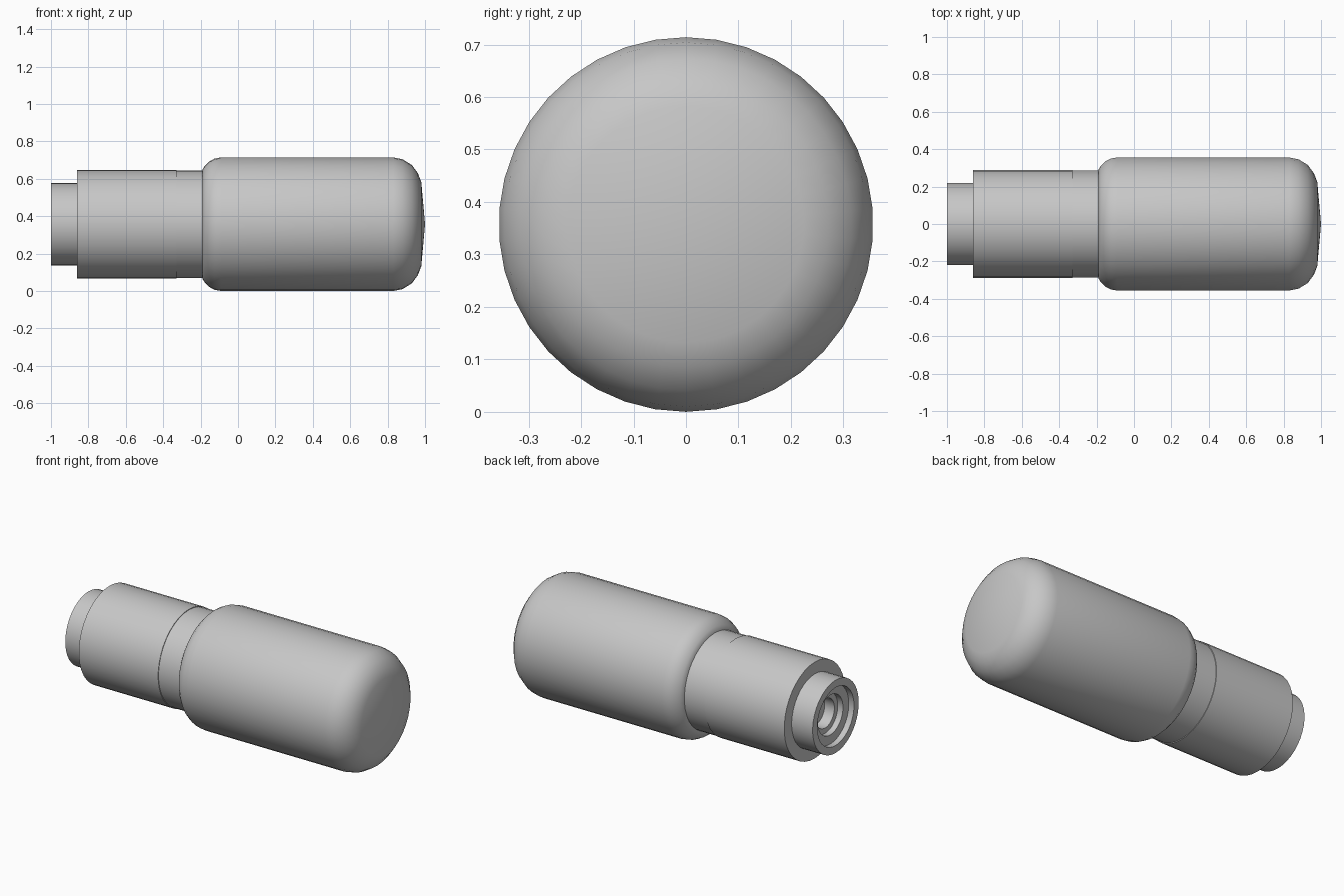
import bpy, bmesh, math
from mathutils import Vector

SIDES = 38
RADIUS = 0.357

cube = bpy.data.objects.get("Cube")
if cube:
    bpy.data.objects.remove(cube, do_unlink=True)

grey = bpy.data.materials.new("plain grey")
grey.use_nodes = True
colour = (0.57, 0.57, 0.57, 1)
grey.diffuse_color = colour
grey.node_tree.nodes["Principled BSDF"].inputs["Base Color"].default_value = colour


def lathe(name, profile):
    """Spin (x, radius) points around the long axis."""
    bm = bmesh.new()
    verts = [bm.verts.new((x, 0, r)) for x, r in profile]
    edges = [bm.edges.new(pair) for pair in zip(verts, verts[1:])]
    bmesh.ops.spin(bm, geom=verts + edges, cent=(0, 0, 0), axis=(1, 0, 0),
                   angle=math.tau, steps=SIDES)
    bmesh.ops.remove_doubles(bm, verts=bm.verts, dist=0.0005)
    bmesh.ops.recalc_face_normals(bm, faces=bm.faces)
    bmesh.ops.translate(bm, verts=bm.verts, vec=Vector((0, 0, RADIUS)))
    mesh = bpy.data.meshes.new(name)
    bm.to_mesh(mesh)
    bm.free()
    mesh.materials.append(grey)
    obj = bpy.data.objects.new(name, mesh)
    bpy.context.collection.objects.link(obj)
    bpy.ops.object.select_all(action='DESELECT')
    obj.select_set(True)
    bpy.context.view_layer.objects.active = obj
    bpy.ops.object.shade_smooth_by_angle(angle=math.radians(32))


# Wide rounded cap with a shallow domed end
lathe("rounded_cap", [
    (-0.19, 0), (-0.19, 0.292), (-0.177, 0.313), (-0.155, 0.335),
    (-0.125, 0.351), (-0.09, RADIUS), (0.83, RADIUS), (0.88, 0.347),
    (0.93, 0.316), (0.962, 0.272), (0.98, 0.225), (1, 0)])

# Sleeve, slightly narrower where it enters the cap
lathe("sleeve", [
    (-0.86, 0), (-0.86, 0.291), (-0.33, 0.291), (-0.33, 0.287),
    (-0.18, 0.287), (-0.18, 0)])

# Collar with stepped socket
lathe("socket_collar", [
    (-0.85, 0.22), (-1, 0.22), (-1, 0.175), (-0.965, 0.175),
    (-0.965, 0.12), (-0.93, 0.12), (-0.93, 0.088), (-0.865, 0.088),
    (-0.865, 0)])
